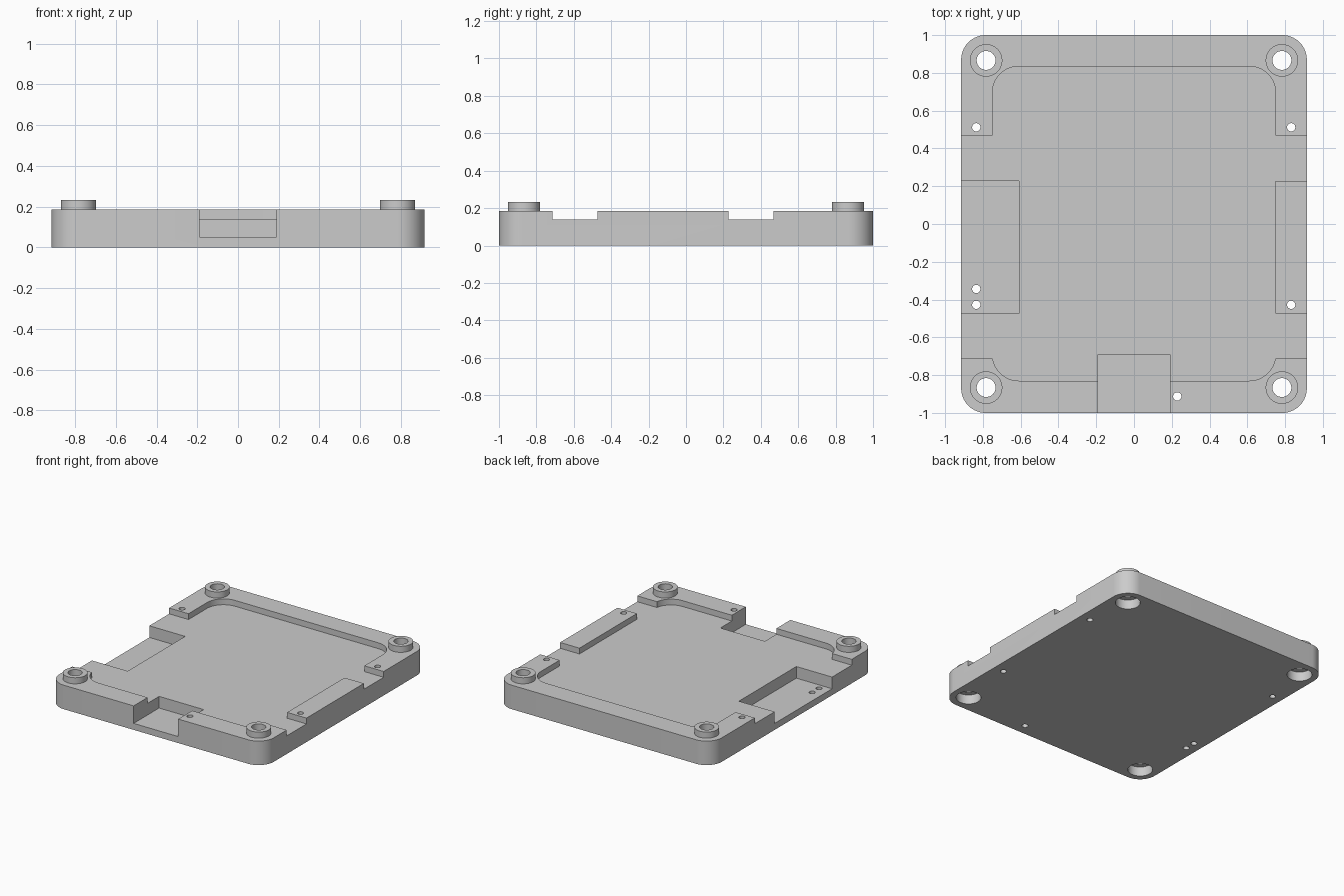
import bpy, bmesh, math

if "Cube" in bpy.data.objects:
    bpy.data.objects.remove(bpy.data.objects["Cube"])

TOP, FLOOR, DEEP, POST_TOP = 0.185, 0.14, 0.05, 0.232

grey = bpy.data.materials.new("light grey")
grey.diffuse_color = (0.6, 0.6, 0.6, 1)
grey.use_nodes = True
grey.node_tree.nodes["Principled BSDF"].inputs["Base Color"].default_value = grey.diffuse_color


def prism(name, pts, z0, z1):
    """Solid made by extruding a flat outline from z0 to z1."""
    bm = bmesh.new()
    face = bm.faces.new([bm.verts.new((x, y, z0)) for x, y in pts])
    ext = bmesh.ops.extrude_face_region(bm, geom=[face])
    for v in ext["geom"]:
        if isinstance(v, bmesh.types.BMVert):
            v.co.z = z1
    bmesh.ops.recalc_face_normals(bm, faces=bm.faces)
    mesh = bpy.data.meshes.new(name)
    bm.to_mesh(mesh)
    bm.free()
    mesh.materials.append(grey)
    obj = bpy.data.objects.new(name, mesh)
    bpy.context.collection.objects.link(obj)
    return obj


def circle(x, y, r, n):
    return [(x + r * math.cos(2 * math.pi * i / n),
             y + r * math.sin(2 * math.pi * i / n)) for i in range(n)]


def rect(x0, x1, y0, y1):
    return [(x0, y0), (x1, y0), (x1, y1), (x0, y1)]


def rounded(x0, x1, y0, y1, r, n=14):
    pts = []
    corners = [(x1 - r, y1 - r), (x0 + r, y1 - r), (x0 + r, y0 + r), (x1 - r, y0 + r)]
    for k, (cx, cy) in enumerate(corners):
        for i in range(n + 1):
            a = (k + i / n) * math.pi / 2
            pts.append((cx + r * math.cos(a), cy + r * math.sin(a)))
    return pts


def combine(tool, operation="DIFFERENCE"):
    """Apply a boolean to the tray and discard the tool."""
    mod = tray.modifiers.new("bool", "BOOLEAN")
    mod.object, mod.operation, mod.solver = tool, operation, "EXACT"
    bpy.context.view_layer.objects.active = tray
    bpy.ops.object.modifier_apply(modifier=mod.name)
    bpy.data.objects.remove(tool)


# Rounded slab
tray = prism("tray", rounded(-0.915, 0.915, -1, 1, 0.13), 0, TOP)

# Shallow pocket and the two channels crossing the side walls
combine(prism("pocket", rounded(-0.75, 0.75, -0.83, 0.835, 0.14), FLOOR, 0.5))
for y0, y1 in ((-0.713, -0.473), (0.227, 0.468)):
    combine(prism("channel", rect(-1.2, 1.2, y0, y1), FLOOR, 0.5))

# Deep openings in the left and front edges
combine(prism("left_opening", rect(-1.2, -0.61, -0.473, 0.227), DEEP, 0.5))
combine(prism("front_opening", rect(-0.19, 0.19, -1.2, -0.69), DEEP, 0.5))

# Corner posts with a through bore and a wide recess underneath
for sx in (-1, 1):
    for sy in (-1, 1):
        x, y = sx * 0.783, sy * 0.866
        combine(prism("post", circle(x, y, 0.086, 48), 0.15, POST_TOP), "UNION")
        combine(prism("bore", circle(x, y, 0.05, 40), -0.2, 0.5))
        combine(prism("recess", circle(x, y, 0.087, 48), -0.2, 0.072))

# Small pin holes
for x, y in ((-0.835, 0.512), (0.832, 0.512), (-0.835, -0.344),
             (-0.835, -0.428), (0.832, -0.428), (0.229, -0.913)):
    combine(prism("pin_hole", circle(x, y, 0.022, 24), -0.2, 0.5))

# Smooth the round walls, keep the edges crisp
bpy.ops.object.select_all(action="DESELECT")
tray.select_set(True)
bpy.context.view_layer.objects.active = tray
bpy.ops.object.shade_smooth_by_angle(angle=math.radians(30))
